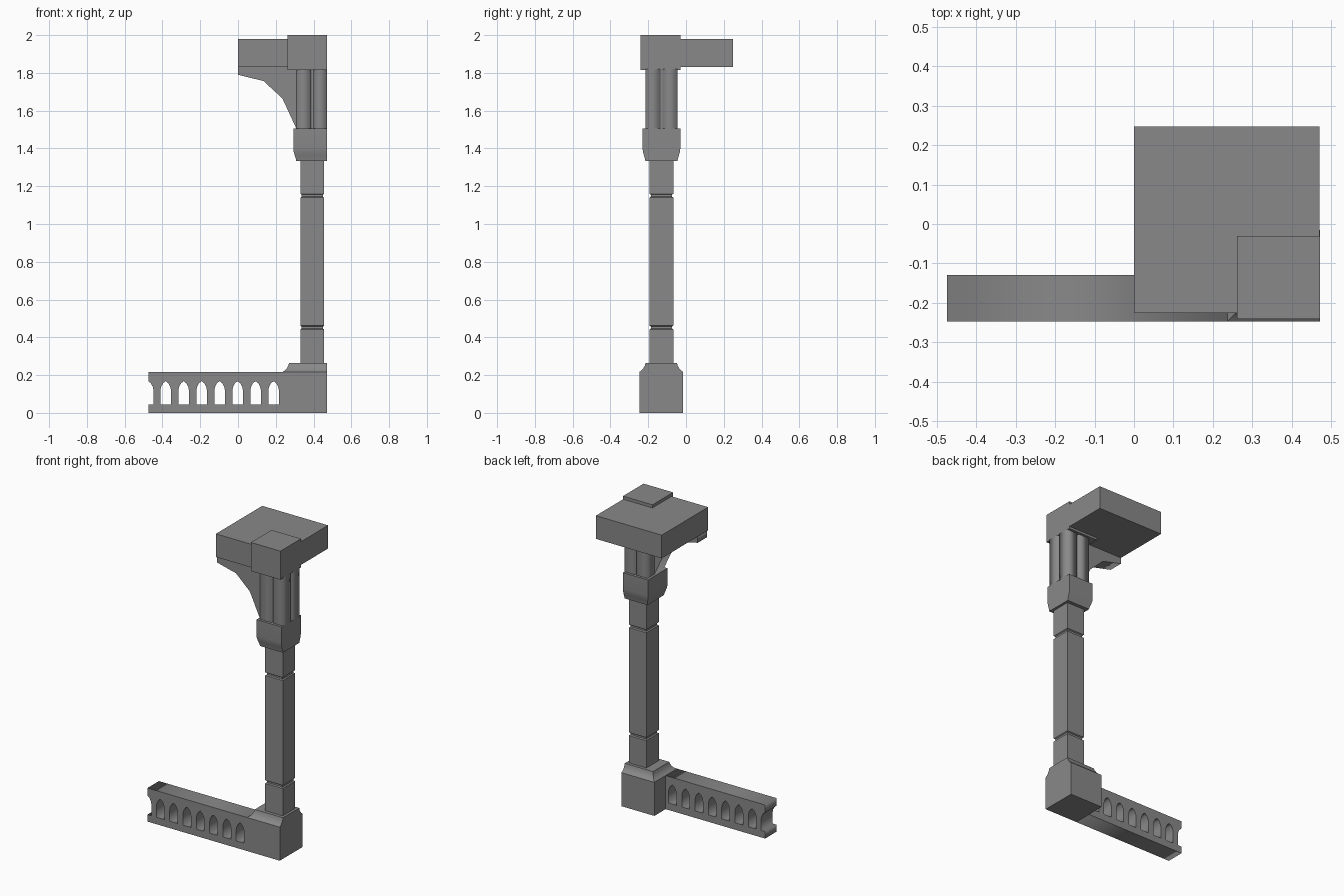
import bpy, bmesh, math
from mathutils import Matrix

if "Cube" in bpy.data.objects:
    bpy.data.objects.remove(bpy.data.objects["Cube"], do_unlink=True)

stone = bpy.data.materials.new("grey_stone")
stone.use_nodes = True
GREY = (0.25, 0.25, 0.25, 1)
stone.diffuse_color = GREY
stone.node_tree.nodes["Principled BSDF"].inputs["Base Color"].default_value = GREY

CX, CY = 0.393, -0.13      # column axis
SIDE = 0.472               # flat cut plane on the outer side
FRONT, BACK = -0.247, -0.015


def add(name, mesh, smooth=False):
    mesh.materials.clear()
    mesh.materials.append(stone)
    ob = bpy.data.objects.new(name, mesh)
    bpy.context.collection.objects.link(ob)
    if smooth:
        bpy.ops.object.select_all(action='DESELECT')
        ob.select_set(True)
        bpy.context.view_layer.objects.active = ob
        bpy.ops.object.shade_smooth_by_angle(angle=math.radians(35))
    return ob


def loft(name, rings, smooth=False):
    """Stack rectangles given as (x0, x1, y0, y1, z) into one closed solid."""
    bm = bmesh.new()
    loops = [[bm.verts.new(p) for p in ((a, c, z), (b, c, z), (b, d, z), (a, d, z))]
             for a, b, c, d, z in rings]
    for lo, hi in zip(loops, loops[1:]):
        for i in range(4):
            j = (i + 1) % 4
            bm.faces.new((lo[i], lo[j], hi[j], hi[i]))
    bm.faces.new(loops[0][::-1])
    bm.faces.new(loops[-1])
    mesh = bpy.data.meshes.new(name)
    bm.to_mesh(mesh)
    bm.free()
    return add(name, mesh, smooth)


def box(name, x0, x1, y0, y1, z0, z1):
    return loft(name, [(x0, x1, y0, y1, z0), (x0, x1, y0, y1, z1)])


def square(h, z):
    """Square ring about the column axis, trimmed at the side plane."""
    return (CX - h, min(CX + h, SIDE), CY - h, CY + h, z)


def plate(name, outlines, depth, matrix):
    """Extrude filled 2D outlines; inner outlines become holes."""
    cu = bpy.data.curves.new(name, 'CURVE')
    cu.dimensions, cu.fill_mode, cu.extrude = '2D', 'BOTH', depth / 2
    for pts in outlines:
        sp = cu.splines.new('POLY')
        sp.points.add(len(pts) - 1)
        for p, (u, v) in zip(sp.points, pts):
            p.co = (u, v, 0, 1)
        sp.use_cyclic_u = True
    tmp = bpy.data.objects.new(name + "_curve", cu)
    bpy.context.collection.objects.link(tmp)
    bpy.context.view_layer.update()
    mesh = bpy.data.meshes.new_from_object(tmp.evaluated_get(bpy.context.evaluated_depsgraph_get()))
    bpy.data.objects.remove(tmp, do_unlink=True)
    mesh.transform(matrix)
    return add(name, mesh)


def upright(y0, y1):
    return Matrix.Translation((0, (y0 + y1) / 2, 0)) @ Matrix.Rotation(math.pi / 2, 4, 'X')


# Pedestal with a coved upper edge
XL = 0.237
cove = [(0, 0), (0, 0.217), (0.013, 0.226), (0.022, 0.237), (0.029, 0.25), (0.033, 0.265)]
loft("pedestal", [(XL + d, SIDE, FRONT + d, BACK - d, z) for d, z in cove], smooth=True)

# Balustrade with pointed arches and a half arch at the open end
half_arch = [(0.028, 0.045), (0.028, 0.12), (0.024, 0.138), (0.014, 0.157), (0, 0.168)]
END, PITCH, TOP = -0.475, 0.0952, 0.217
outline = [(END, 0), (XL, 0), (XL, TOP), (END, TOP)]
outline += [(END + u, v) for u, v in half_arch[::-1]] + [(END, 0.045)]
arches = []
for i in range(1, 8):
    c = END + i * PITCH - 0.003
    arches.append([(c + u, v) for u, v in half_arch] +
                  [(c - u, v) for u, v in half_arch[-2::-1]])
plate("balustrade", [outline] + arches, -0.13 - FRONT, upright(FRONT, -0.13))

# Column shaft with two narrow V-grooves
H = 0.063
rings = [square(H, 0.26)]
for z in (0.452, 1.15):
    rings += [square(H, z - 0.01), square(H - 0.007, z - 0.005),
              square(H - 0.007, z + 0.005), square(H, z + 0.01)]
loft("column_shaft", rings + [square(H, 1.335)])

# Capital with a curved underside
capital = [(0.085, 1.333), (0.087, 1.345), (0.093, 1.365), (0.098, 1.383),
           (0.1, 1.4), (0.1, 1.505)]
loft("capital", [square(h, z) for h, z in capital], smooth=True)

# Upper post, fluted once on each side
P, W, D = 0.084, 0.007, 0.012
quarter = [(-P, -P), (-W, -P), (-W, D - P), (W, D - P), (W, -P)]
section = []
for k in range(4):
    c, s = round(math.cos(k * math.pi / 2)), round(math.sin(k * math.pi / 2))
    section += [(min(CX + c * u - s * v, SIDE), CY + s * u + c * v) for u, v in quarter]
plate("upper_post", [section], 0.32, Matrix.Translation((0, 0, 1.66)))

# Arched bracket reaching sideways under the slab
bracket = [(CX - P, 1.505), (0.235, 1.665), (0.135, 1.757), (0, 1.79), (0, 1.832), (CX - P, 1.832)]
plate("bracket", [bracket], P + 0.01, upright(CY - P, CY + 0.01))

# Ceiling slab and top block
box("ceiling_slab", 0, SIDE - 0.001, -0.226, 0.248, 1.83, 1.98)
box("top_block", 0.261, SIDE, -0.241, -0.03, 1.815, 2.0)
